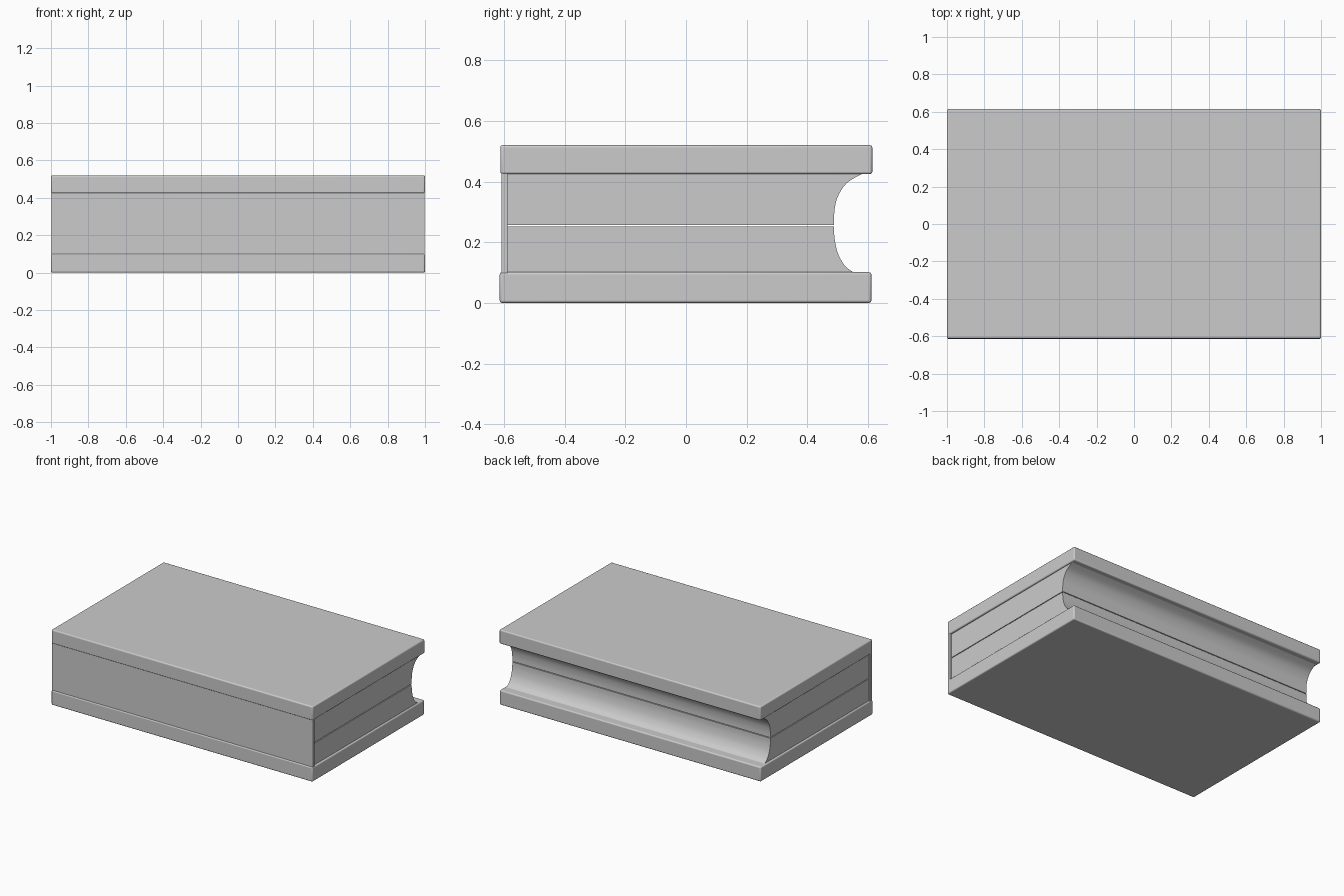
import bpy, bmesh

if "Cube" in bpy.data.objects:
    bpy.data.objects.remove(bpy.data.objects["Cube"])


def finish(obj, bevel=0.0):
    bpy.context.view_layer.objects.active = obj
    obj.select_set(True)
    if bevel:
        mod = obj.modifiers.new("soft_edges", 'BEVEL')
        mod.width, mod.segments = bevel, 3
    bpy.ops.object.shade_smooth_by_angle(angle=0.6)
    obj.select_set(False)


def extrude_x(name, profile, half, bevel=0.0):
    """Extrude a (y, z) profile from -half to +half along x."""
    bm = bmesh.new()
    face = bm.faces.new([bm.verts.new((-half, y, z)) for y, z in profile])
    res = bmesh.ops.extrude_face_region(bm, geom=[face])
    verts = [v for v in res["geom"] if isinstance(v, bmesh.types.BMVert)]
    bmesh.ops.translate(bm, verts=verts, vec=(2 * half, 0, 0))
    bmesh.ops.recalc_face_normals(bm, faces=bm.faces)
    mesh = bpy.data.meshes.new(name)
    bm.to_mesh(mesh)
    bm.free()
    obj = bpy.data.objects.new(name, mesh)
    bpy.context.collection.objects.link(obj)
    finish(obj, bevel)
    return obj


def rect(y0, y1, z0, z1):
    return [(y0, z0), (y1, z0), (y1, z1), (y0, z1)]


def smooth(points, steps=4):
    """Catmull-Rom curve through the points."""
    p = [points[0]] + points + [points[-1]]
    out = []
    for a, b, c, d in zip(p, p[1:], p[2:], p[3:]):
        for i in range(steps):
            t = i / steps
            out.append(tuple(0.5 * (2 * q + (r - o) * t
                             + (2 * o - 5 * q + 4 * r - s) * t * t
                             + (3 * q - o - 3 * r + s) * t ** 3)
                             for o, q, r, s in zip(a, b, c, d)))
    return out + [points[-1]]


# Thick cover boards
extrude_x("bottom_cover", rect(-0.614, 0.611, 0.0, 0.101), 1.0, 0.008)
extrude_x("top_cover", rect(-0.612, 0.614, 0.424, 0.52), 1.0, 0.008)

# Spine panel between the boards, lapping slightly into them
extrude_x("spine", rect(-0.608, -0.588, 0.094, 0.431), 0.998)

# Two page blocks with a hollowed fore edge and a thin gap between
back = -0.588
lower = smooth([(0.552, 0.101), (0.526, 0.12), (0.502, 0.16),
                (0.49, 0.21), (0.488, 0.2515)])
upper = smooth([(0.488, 0.2565), (0.489, 0.30), (0.499, 0.347),
                (0.529, 0.394), (0.578, 0.424)])
for name, edge in (("lower_pages", lower), ("upper_pages", upper)):
    extrude_x(name, [(back, edge[0][1])] + edge + [(back, edge[-1][1])], 0.988)
